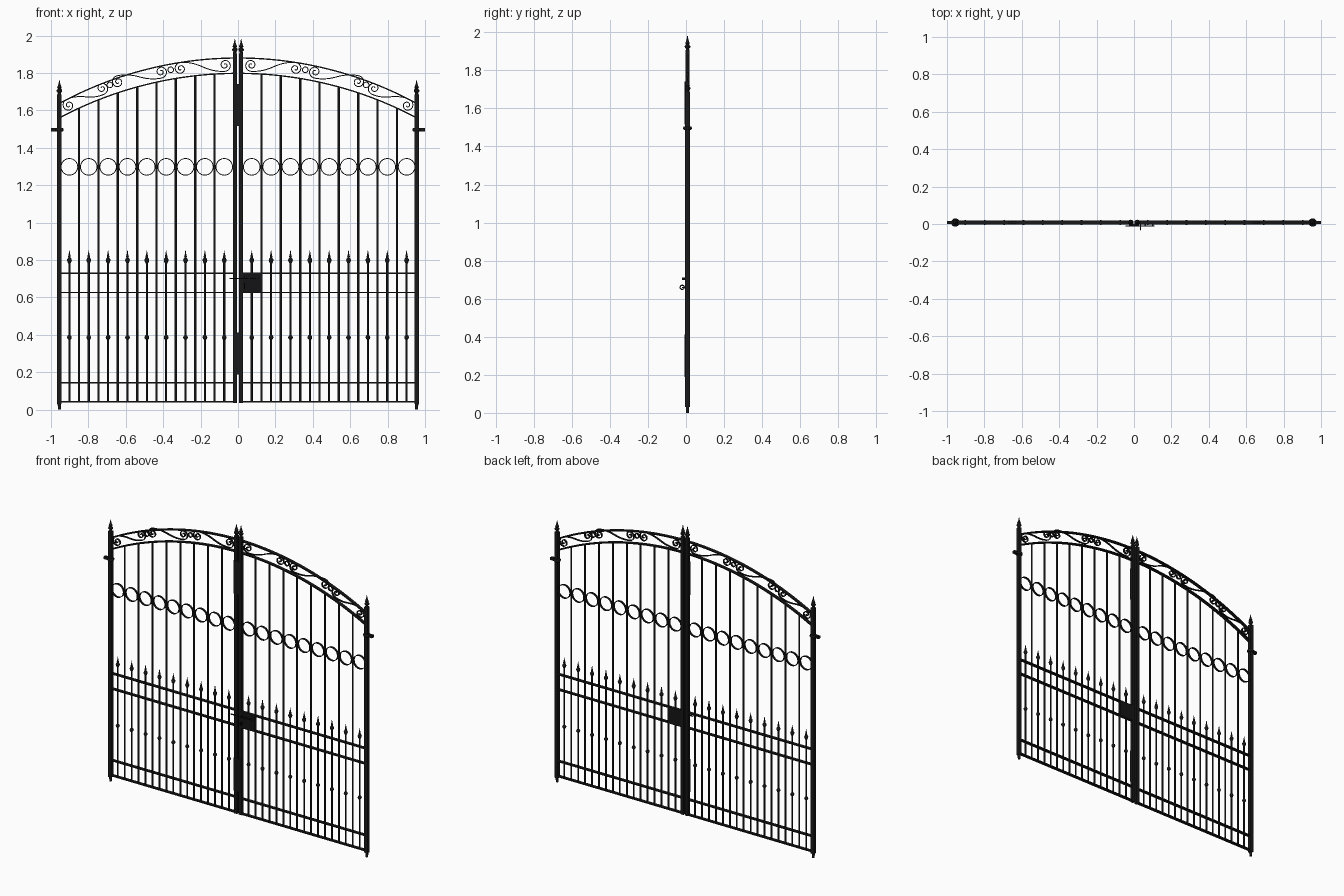
import bpy, bmesh, math
from mathutils import Vector

if "Cube" in bpy.data.objects:
    bpy.data.objects.remove(bpy.data.objects["Cube"])

YC = 0.008            # depth of the gate plane
PITCH, FIRST = 0.1035, 0.0735

iron = bpy.data.materials.new("black_iron")
iron.diffuse_color = (0.009, 0.009, 0.010, 1)
iron.use_nodes = True
iron.node_tree.nodes["Principled BSDF"].inputs["Base Color"].default_value = iron.diffuse_color
steel = bpy.data.materials.new("dark_lock_metal")
steel.diffuse_color = (0.007, 0.007, 0.008, 1)
steel.use_nodes = True
steel.node_tree.nodes["Principled BSDF"].inputs["Base Color"].default_value = steel.diffuse_color


def finish(name, bm, mat=iron, mirror=True, smooth=False):
    bmesh.ops.recalc_face_normals(bm, faces=bm.faces)
    me = bpy.data.meshes.new(name)
    bm.to_mesh(me)
    bm.free()
    me.materials.append(mat)
    ob = bpy.data.objects.new(name, me)
    bpy.context.collection.objects.link(ob)
    if mirror:
        m = ob.modifiers.new("mirror", 'MIRROR')
        m.use_mirror_merge = False
    if smooth:
        bpy.ops.object.select_all(action='DESELECT')
        ob.select_set(True)
        bpy.context.view_layer.objects.active = ob
        bpy.ops.object.shade_smooth_by_angle(angle=math.radians(40))
    return ob


def box(bm, x0, x1, y0, y1, z0, z1):
    vs = bmesh.ops.create_cube(bm, size=1)["verts"]
    for v in vs:
        v.co = Vector(((x0 + x1) / 2 + v.co.x * (x1 - x0),
                       (y0 + y1) / 2 + v.co.y * (y1 - y0),
                       (z0 + z1) / 2 + v.co.z * (z1 - z0)))


def post(bm, x, w, z0, z1):
    box(bm, x - w / 2, x + w / 2, YC - w / 2, YC + w / 2, z0, z1)


def lathe(bm, x, z, profile, n=12):
    rings = []
    for r, h in profile:
        rings.append([bm.verts.new((x + r * math.cos(2 * math.pi * i / n),
                                    YC + r * math.sin(2 * math.pi * i / n), z + h))
                      for i in range(n)])
    for a, b in zip(rings, rings[1:]):
        for i in range(n):
            bm.faces.new((a[i], a[(i + 1) % n], b[(i + 1) % n], b[i]))
    bm.faces.new(rings[0])
    bm.faces.new(rings[-1])


def ribbon(bm, pts, t, d, closed=False):
    """Flat strip of thickness t and depth d following (x, z) points."""
    n, secs = len(pts), []
    for i, p in enumerate(pts):
        a = pts[(i - 1) % n] if closed or i else p
        b = pts[(i + 1) % n] if closed or i < n - 1 else p
        tx, tz = b[0] - a[0], b[1] - a[1]
        l = math.hypot(tx, tz)
        nx, nz = -tz / l * t / 2, tx / l * t / 2
        secs.append([bm.verts.new((p[0] + s * nx, YC + k * d / 2, p[1] + s * nz))
                     for s, k in ((1, -1), (1, 1), (-1, 1), (-1, -1))])
    for i in range(n if closed else n - 1):
        a, b = secs[i], secs[(i + 1) % n]
        for k in range(4):
            bm.faces.new((a[k], a[(k + 1) % 4], b[(k + 1) % 4], b[k]))
    if not closed:
        bm.faces.new(secs[0])
        bm.faces.new(secs[-1])


def circle(x, z, r, n=32):
    return [(x + r * math.cos(2 * math.pi * i / n), z + r * math.sin(2 * math.pi * i / n))
            for i in range(n)]


def arc_z(x, top, drop):
    R = (0.955 ** 2 + drop ** 2) / (2 * drop)
    return top - R + math.sqrt(R * R - x * x)


def inner(x):
    return arc_z(x, 1.798, 0.238)


def outer(x):
    return arc_z(x, 1.88, 0.243)


# Posts: tall meeting stiles and shorter hinge posts
bm = bmesh.new()
post(bm, 0.017, 0.022, 0.035, 1.905)
post(bm, 0.955, 0.024, 0.03, 1.685)
finish("posts", bm)

# Spear tips on the posts, pivot feet and hinge collars
spear = [(0.010, 0), (0.008, 0.008), (0.015, 0.017), (0.015, 0.023), (0.008, 0.03),
         (0.012, 0.036), (0.005, 0.056), (0.001, 0.077)]
bm = bmesh.new()
lathe(bm, 0.017, 1.905, spear)
lathe(bm, 0.955, 1.685, spear)
finish("post_spear_tips", bm, smooth=True)

bm = bmesh.new()
lathe(bm, 0.955, 0, [(0.008, 0), (0.009, 0.03)])
lathe(bm, 0.955, 1.487, [(0.019, 0), (0.0225, 0.005), (0.0225, 0.013), (0.019, 0.018)], 20)
box(bm, 0.965, 1.0, YC - 0.009, YC + 0.009, 1.487, 1.505)
finish("hinges", bm, smooth=True)

# Horizontal rails
bm = bmesh.new()
for z in (0.042, 0.144, 0.626, 0.729):
    box(bm, 0.02, 0.95, YC - 0.011, YC + 0.011, z - 0.0035, z + 0.0035)
finish("rails", bm)

# Arched top rails
bm = bmesh.new()
for f in (inner, outer):
    xs = [0.02 + 0.93 * i / 32 for i in range(33)]
    ribbon(bm, [(x, f(x)) for x in xs], 0.007, 0.022)
finish("arched_rails", bm, smooth=True)

# Tall round bars up to the inner arch
bm = bmesh.new()
for i in range(8):
    x = FIRST + PITCH * (i + 0.5)
    lathe(bm, x, 0, [(0.006, 0.042), (0.006, inner(x))])
finish("tall_bars", bm, smooth=True)

# Short bars with spear tips and middle beads
bm, tips = bmesh.new(), bmesh.new()
for i in range(9):
    x = FIRST + PITCH * i
    lathe(bm, x, 0, [(0.0055, 0.042), (0.0055, 0.79)])
    lathe(tips, x, 0.782, [(0.006, 0), (0.011, 0.010), (0.013, 0.018), (0.010, 0.026), (0.006, 0.03),
                           (0.007, 0.036), (0.003, 0.054), (0.001, 0.070)], 10)
    lathe(tips, x, 0.386, [(0.005, -0.013), (0.010, -0.008), (0.013, 0),
                           (0.010, 0.008), (0.005, 0.013)], 10)
finish("short_bars", bm, smooth=True)
finish("short_bar_tips", tips, smooth=True)

# Row of rings between the tall bars
bm = bmesh.new()
for i in range(9):
    ribbon(bm, circle(FIRST + PITCH * i, 1.298, 0.0445), 0.0045, 0.014, True)
finish("ring_row", bm, smooth=True)


# S scrolls and small rings in the arch
def half_scroll(a, b, R=0.033):
    a, b = Vector(a), Vector(b)
    u = (b - a).normalized()
    n = Vector((u.y, -u.x))
    if n.y < 0:
        n = -n
    half = (b - a).length / 2
    local = []
    for i in range(40):
        t = i / 40
        th = math.pi / 2 + (1 - t) * 1.6 * 2 * math.pi
        r = R * (0.15 + 0.85 * t)
        local.append((r * math.cos(th), r * math.sin(th)))
    for i in range(11):
        s = i / 10
        local.append((half * s, R * (1 - s * s)))
    return [tuple(a + u * p + n * q) for p, q in local]


bm = bmesh.new()
for a, b in (((0.307, 1.823), (0.07, 1.842)),
             ((0.642, 1.752), (0.412, 1.806)),
             ((0.905, 1.627), (0.727, 1.718))):
    first = half_scroll(a, b)
    second = [(a[0] + b[0] - x, a[1] + b[1] - z) for x, z in reversed(first[:-1])]
    ribbon(bm, first + second, 0.005, 0.012)
for x, z in ((0.36, 1.817), (0.685, 1.736)):
    ribbon(bm, circle(x, z, 0.015, 20), 0.005, 0.012, True)
finish("arch_scrolls", bm, smooth=True)

# Cover plates over the gap between the leaves
bm = bmesh.new()
for z0, z1 in ((0.188, 0.412), (1.516, 1.74)):
    box(bm, -0.028, 0.028, -0.007, -0.001, z0, z1)
finish("gap_cover_plates", bm, mirror=False)

# Lock case, latch bolt and handle
bm = bmesh.new()
box(bm, 0.024, 0.126, YC - 0.011, YC + 0.011, 0.628, 0.729)
finish("lock_case", bm, steel, mirror=False)

bm = bmesh.new()
box(bm, -0.046, 0.11, -0.014, -0.008, 0.699, 0.705)
box(bm, 0.032, 0.038, -0.02, 0.0, 0.699, 0.711)
for x in (0.06, 0.1):
    box(bm, x - 0.004, x + 0.004, -0.011, 0.0, 0.697, 0.707)
box(bm, 0.032, 0.038, -0.02, 0.0, 0.656, 0.662)
finish("latch_bolt", bm, steel, mirror=False)

bpy.ops.mesh.primitive_torus_add(major_radius=0.011, minor_radius=0.003, major_segments=20,
                                 minor_segments=8, location=(0.035, -0.02, 0.66),
                                 rotation=(0, math.pi / 2, 0))
handle = bpy.context.object
handle.name = "latch_handle"
handle.data.materials.append(steel)
bpy.ops.object.shade_smooth_by_angle()
